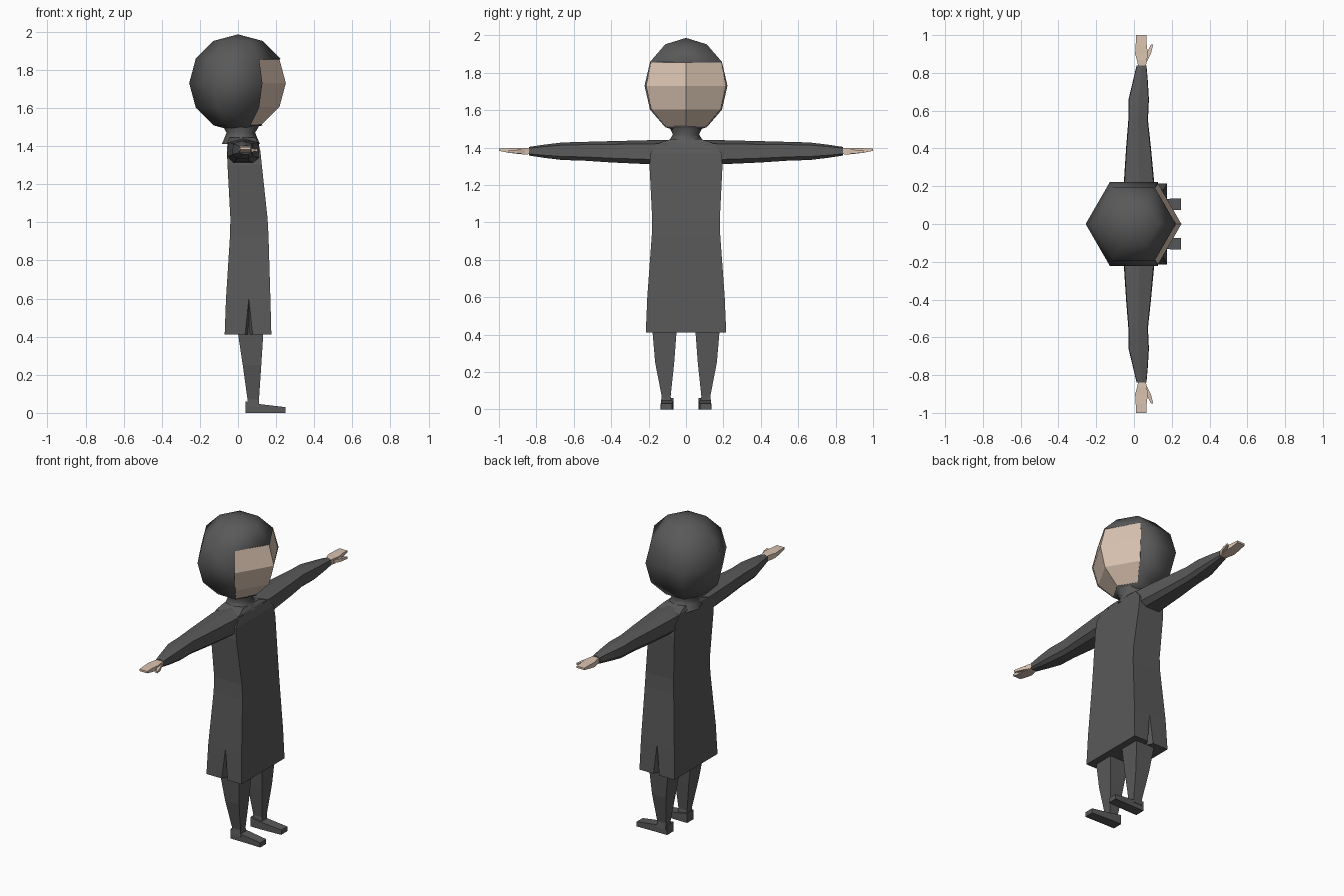
import bpy, bmesh
from math import sin, cos, pi, radians

cube = bpy.data.objects.get("Cube")
if cube:
    bpy.data.objects.remove(cube, do_unlink=True)


def material(name, rgb):
    m = bpy.data.materials.new(name)
    m.use_nodes = True
    m.diffuse_color = (*rgb, 1)
    m.node_tree.nodes["Principled BSDF"].inputs["Base Color"].default_value = (*rgb, 1)
    return m


CLOTH = material("charcoal cloth", (0.1, 0.1, 0.1))
SKIN = material("skin", (0.70, 0.55, 0.44))


def loft(name, rings, mat, smooth=None, keep=None):
    """Skin a stack of equal-length point rings, with capped ends."""
    bm = bmesh.new()
    loops = [[bm.verts.new(p) for p in ring] for ring in rings]
    n = len(loops[0])
    for a, b in zip(loops, loops[1:]):
        for i in range(n):
            j = (i + 1) % n
            bm.faces.new((a[i], a[j], b[j], b[i]))
    bm.faces.new(loops[0])
    bm.faces.new(loops[-1])
    bmesh.ops.remove_doubles(bm, verts=bm.verts, dist=0.0005)
    bmesh.ops.recalc_face_normals(bm, faces=bm.faces)
    if keep:
        drop = [f for f in bm.faces if not keep(f.calc_center_median())]
        bmesh.ops.delete(bm, geom=drop, context='FACES')
    mesh = bpy.data.meshes.new(name)
    bm.to_mesh(mesh)
    bm.free()
    obj = bpy.data.objects.new(name, mesh)
    bpy.context.collection.objects.link(obj)
    mesh.materials.append(mat)
    if smooth:
        bpy.ops.object.select_all(action='DESELECT')
        obj.select_set(True)
        bpy.context.view_layer.objects.active = obj
        bpy.ops.object.shade_smooth_by_angle(angle=radians(smooth))
    return obj


def ball(r, z, sides=6, rows=6):
    """Rings of a coarse sphere, pole to pole."""
    return [[(r * sin(pi * k / rows) * cos(2 * pi * i / sides),
              r * sin(pi * k / rows) * sin(2 * pi * i / sides),
              z + r * cos(pi * k / rows)) for i in range(sides)]
            for k in range(rows + 1)]


def box_ring(x0, x1, y0, y1, z):
    return [(x0, y0, z), (x1, y0, z), (x1, y1, z), (x0, y1, z)]


# Head: open-fronted hair shell over a flat-faceted face
def in_face(c):
    return c.x > 0.05 and 1.52 < c.z < 1.86


hair = loft("hair", ball(0.256, 1.73), CLOTH, smooth=65, keep=lambda c: not in_face(c))
shell = hair.modifiers.new("thickness", 'SOLIDIFY')
shell.thickness = 0.012
loft("face", ball(0.251, 1.73), SKIN, keep=in_face)

# Neck, flared under the head
neck_rows = [(1.41, 0.10, 0.12), (1.445, 0.085, 0.085), (1.47, 0.075, 0.07), (1.53, 0.11, 0.10)]
loft("neck", [[(0.015 + rx * cos(i * pi / 4), ry * sin(i * pi / 4), z) for i in range(8)]
              for z, rx, ry in neck_rows], CLOTH, smooth=60)


# Coat with a slit at the bottom of each side
def coat_ring(z, back, front, half, slit=0):
    mid = 0.057
    side = [(front, half), (mid + slit, half), (mid, half - 2.5 * slit),
            (mid - slit, half), (back, half)]
    return [(x, y, z) for x, y in side] + [(x, -y, z) for x, y in reversed(side)]


coat_rows = [(0.41, -0.07, 0.175, 0.215, 0.02), (0.6, -0.063, 0.17, 0.207),
             (0.93, -0.042, 0.16, 0.183), (1.02, -0.04, 0.155, 0.181),
             (1.3, -0.055, 0.125, 0.195), (1.37, -0.058, 0.118, 0.19),
             (1.425, -0.055, 0.105, 0.14), (1.445, -0.045, 0.09, 0.08)]
loft("coat", [coat_ring(*row) for row in coat_rows], CLOTH)

# Sleeve cross-section, as (x, z) in half sizes
SLEEVE = [(-1, -0.5), (-0.6, -1), (0.6, -1), (1, -0.6), (0.95, 0.7), (0, 1), (-0.95, 0.7)]
# Rows of (y, x middle, z middle, x half, z half)
SLEEVE_ROWS = [(0.1, 0.028, 1.375, 0.085, 0.065), (0.2, 0.027, 1.375, 0.082, 0.064),
               (0.4, 0.024, 1.377, 0.066, 0.057), (0.55, 0.022, 1.38, 0.052, 0.05),
               (0.66, 0.025, 1.38, 0.054, 0.047), (0.76, 0.034, 1.38, 0.039, 0.035),
               (0.84, 0.04, 1.38, 0.026, 0.023)]
HAND_ROWS = [(0.82, 0.043, 1.38, 0.017, 0.015), (0.865, 0.042, 1.38, 0.026, 0.017),
             (0.90, 0.04, 1.381, 0.034, 0.015), (0.95, 0.038, 1.384, 0.029, 0.012),
             (1.0, 0.038, 1.388, 0.027, 0.006)]
THUMB_ROWS = [(0.86, 0.056, 1.378, 0.012, 0.01), (0.9, 0.077, 1.378, 0.012, 0.01),
              (0.95, 0.096, 1.378, 0.006, 0.006)]
SQUARE = [(-1, -1), (1, -1), (1, 1), (-1, 1)]


def limb(rows, section, s):
    return [[(x + u * rx, s * y, z + v * rz) for u, v in section]
            for y, x, z, rx, rz in rows]


for label, s in (("left", 1), ("right", -1)):
    loft(label + "_sleeve", limb(SLEEVE_ROWS, SLEEVE, s), CLOTH, smooth=25)
    loft(label + "_hand", limb(HAND_ROWS, SQUARE, s), SKIN)
    loft(label + "_thumb", limb(THUMB_ROWS, SQUARE, s), SKIN)

    # Tapered leg
    leg_rows = [(-0.005, 0.135, 0.048, 0.182, 0.45), (0.025, 0.122, 0.063, 0.165, 0.25),
                (0.05, 0.11, 0.082, 0.13, 0.07), (0.048, 0.112, 0.075, 0.135, 0.03)]
    loft(label + "_leg", [box_ring(a, b, s * c, s * d, z) for a, b, c, d, z in leg_rows], CLOTH)

    # Flat shoe, sloping to the toe
    shoe_rows = [(0.04, 0.068, 0.132, 0.06), (0.115, 0.068, 0.132, 0.046),
                 (0.25, 0.075, 0.135, 0.03)]
    loft(label + "_shoe", [[(x, s * a, 0), (x, s * b, 0), (x, s * b, h), (x, s * a, h)]
                           for x, a, b, h in shoe_rows], CLOTH)
